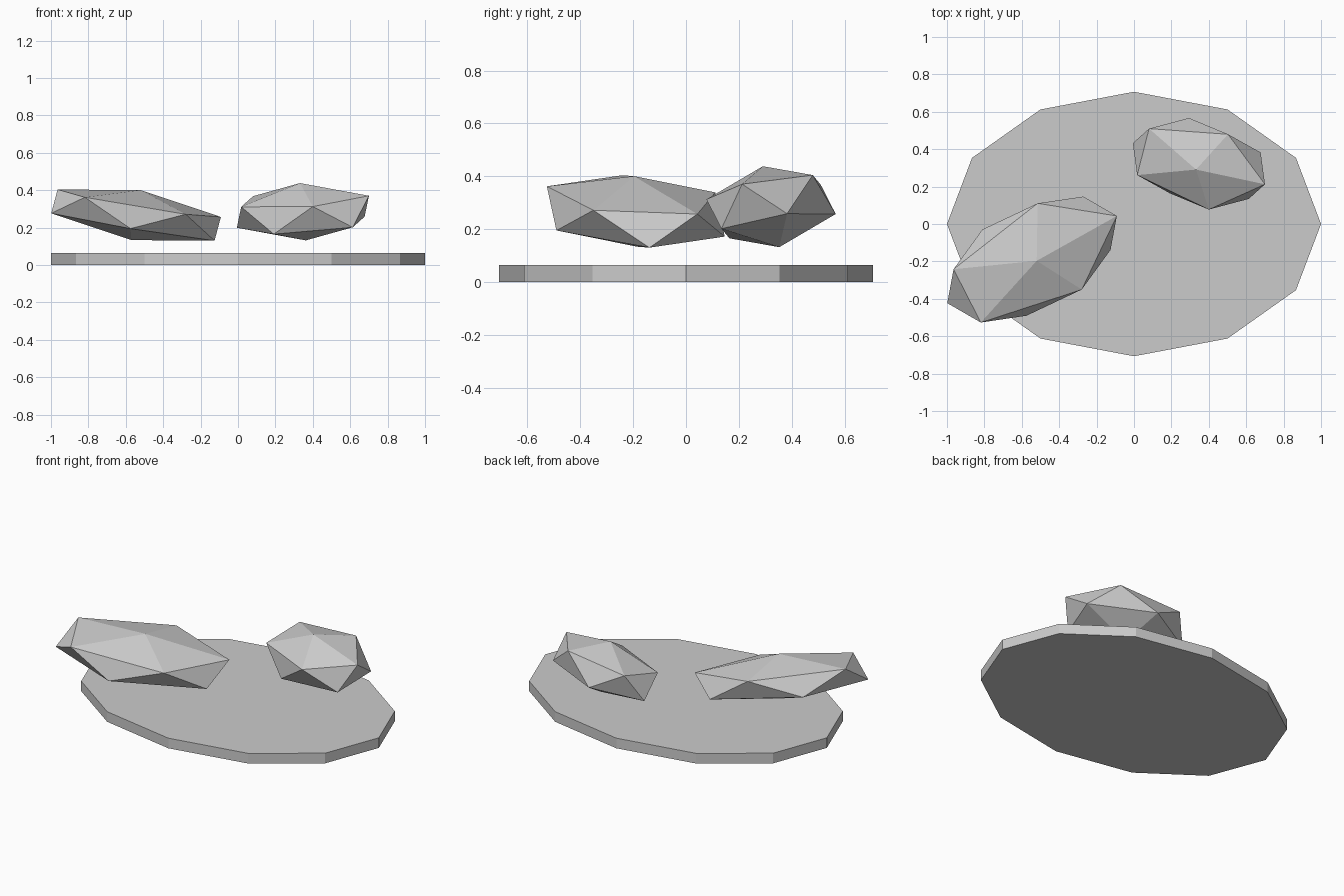
import bpy
from math import radians

if "Cube" in bpy.data.objects:
    bpy.data.objects.remove(bpy.data.objects["Cube"])


def pebble(name, centre, radii, angles):
    """Stretched, tilted 20-sided stone."""
    bpy.ops.mesh.primitive_ico_sphere_add(subdivisions=1, radius=1)
    ob = bpy.context.object
    ob.name = name
    ob.location = centre
    ob.scale = radii
    ob.rotation_euler = [radians(a) for a in angles]
    return ob


# Flat oval slab with 12 sides
bpy.ops.mesh.primitive_cylinder_add(vertices=12, radius=1, depth=0.065,
                                    location=(0, 0, 0.0325))
slab = bpy.context.object
slab.name = "oval_slab"
slab.scale = (1, 0.707, 1)

# Two faceted stones floating above the slab
pebble("large_stone", (-0.545, -0.19, 0.267), (0.566, 0.307, 0.136), (7.5, 7.9, 28.1))
pebble("small_stone", (0.347, 0.322, 0.285), (0.417, 0.25, 0.157), (12.5, -2.6, -14.9))
